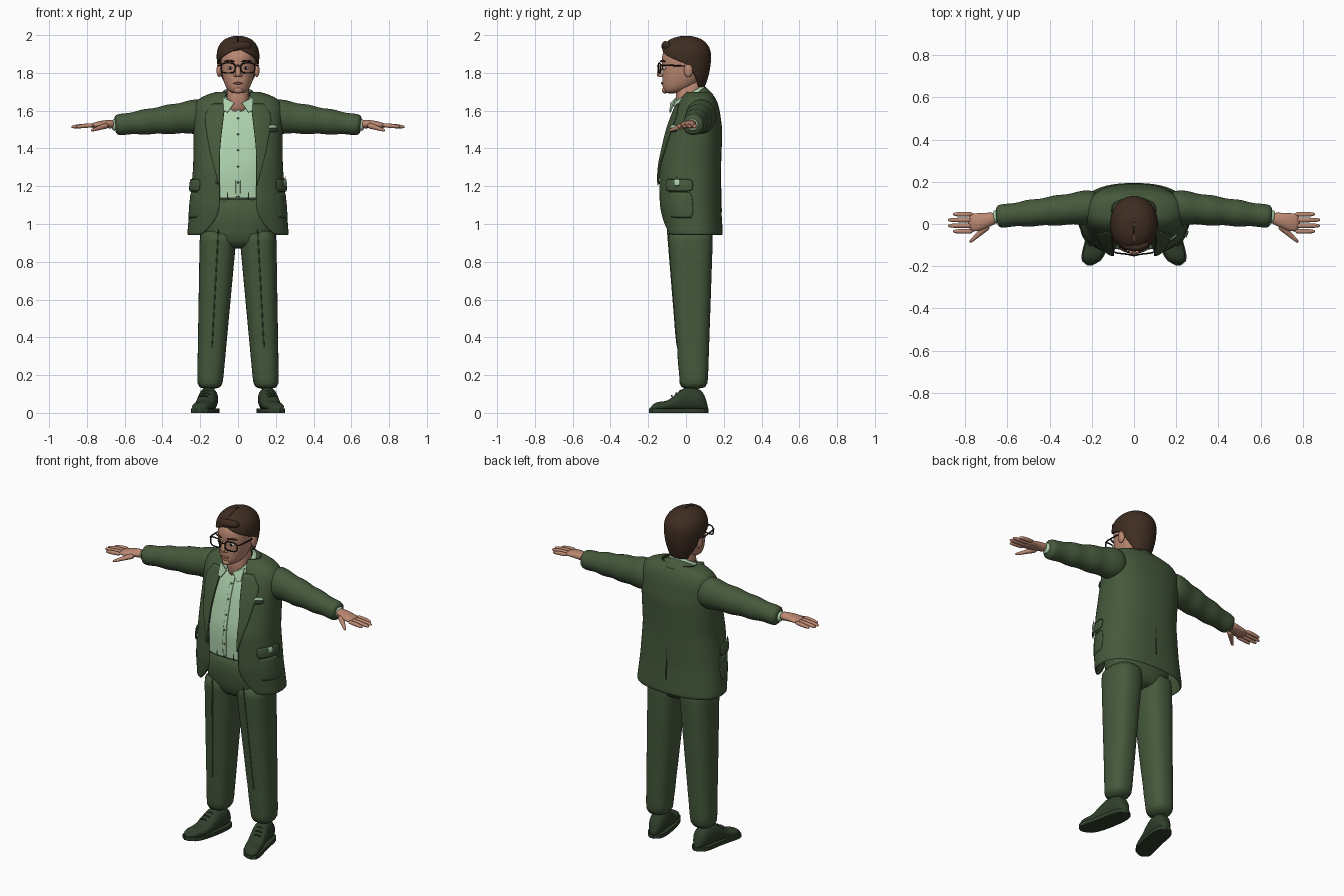
import bpy
import bmesh
from math import sin, cos, acos, radians, degrees, sqrt, pi
from mathutils import Vector

cube = bpy.data.objects.get("Cube")
if cube:
    bpy.data.objects.remove(cube)

def material(name, red, green, blue):
    mat = bpy.data.materials.new(name)
    mat.use_nodes = True
    mat.diffuse_color = (red, green, blue, 1)
    mat.node_tree.nodes["Principled BSDF"].inputs["Base Color"].default_value = mat.diffuse_color
    return mat

SUIT = material("suit green", .06, .1, .045)
DARK = material("dark green", .03, .05, .025)
SHIRT = material("pale green", .42, .64, .42)
SKIN = material("skin", .5, .25, .17)
HAIR = material("brown hair", .05, .026, .016)
FRAME = material("dark frame", .015, .01, .008)
LIP = material("lips", .36, .14, .1)
WHITE = material("eye white", .6, .55, .5)

FRONT = -pi / 2
SQUARE = .83  # superellipse power of the cloth sections

def power(value, exponent):
    return abs(value) ** exponent * (1 if value >= 0 else -1)

def clamp(value):
    return max(0, min(1, value))

def blend(start, end, t):
    return [a + (b - a) * t for a, b in zip(start, end)]

def steps(count):
    return [i / count for i in range(count + 1)]

def turn(count):
    return [2 * pi * i / count for i in range(count)]

def skin_rows(name, rows, mat, closed=False, caps=False, mirror=False, thick=0, sub=1):
    """Join equal-length point rows into a surface and add the modifiers."""
    mesh = bpy.data.meshes.new(name)
    bm = bmesh.new()
    loops = [[bm.verts.new(point) for point in row] for row in rows]
    for low, high in zip(loops, loops[1:]):
        for j in range(0 if closed else 1, len(low)):
            bm.faces.new((low[j - 1], low[j], high[j], high[j - 1]))
    if caps:
        bm.faces.new(loops[0])
        bm.faces.new(loops[-1])
    bmesh.ops.recalc_face_normals(bm, faces=bm.faces)
    bm.to_mesh(mesh)
    bm.free()
    mesh.materials.append(mat)
    obj = bpy.data.objects.new(name, mesh)
    bpy.context.collection.objects.link(obj)
    if mirror:
        obj.modifiers.new("Mirror", 'MIRROR').use_mirror_merge = False
    if thick:
        solid = obj.modifiers.new("Solidify", 'SOLIDIFY')
        solid.thickness, solid.offset = thick, 0
    if sub:
        mesh.shade_smooth()
        smooth = obj.modifiers.new("Subdivision", 'SUBSURF')
        smooth.levels = smooth.render_levels = sub
    return obj

def arc(z, width, front, back, angles, x=0, tilt=0, square=SQUARE):
    """Horizontal section through the given angles, where FRONT faces -y."""
    middle, depth = (front + back) / 2, (back - front) / 2
    return [(x + width * power(cos(a), square), middle + depth * power(sin(a), square), z + tilt * sin(a))
            for a in angles]

def behind(start, count=36):
    """Angles running round the back, from one side's start to the other's."""
    return [start + (pi - 2 * start) * t for t in steps(count)]

def stack(name, rows, mat, square=SQUARE, caps=True, **options):
    rings = [arc(*row, turn(24), square=square) for row in rows]
    return skin_rows(name, rings, mat, closed=True, caps=caps, **options)

def tube(name, points, mat, up=(0, 0, 1), sides=10, closed=False, **options):
    """Elliptical tube through points holding x, y, z, side radius, up radius."""
    rows, last = [], len(points) - 1
    centres = [Vector(point[:3]) for point in points]
    for i, point in enumerate(points):
        after = centres[(i + 1) % len(points) if closed else min(i + 1, last)]
        before = centres[i - 1 if closed else max(i - 1, 0)]
        along = (after - before).normalized()
        side = along.cross(Vector(up)).normalized()
        top = side.cross(along)
        rows.append([centres[i] + side * point[3] * cos(a) + top * point[4] * sin(a) for a in turn(sides)])
    if closed:
        rows.append(rows[0])
    return skin_rows(name, rows, mat, closed=True, caps=not closed, **options)

def wire(name, points, radius, mat, **options):
    return tube(name, [(*point, radius, radius) for point in points], mat, sides=6, **options)

def ball(name, centre, size, mat, **options):
    x, y, z = centre
    rows = [arc(z - size[2] * cos(pi * t), size[0] * sin(pi * t) + .0005, y - size[1] * sin(pi * t) - .0005,
                y + size[1] * sin(pi * t) + .0005, turn(12), x=x, square=1) for t in steps(8)]
    return skin_rows(name, rows, mat, closed=True, caps=True, **options)

# Jacket profile: height, half width, front y, back y
JACKET = [(.94, .264, -.115, .19), (1.1, .25, -.143, .18), (1.3, .232, -.147, .18), (1.5, .23, -.1, .187),
          (1.62, .235, -.05, .17), (1.67, .2, -.02, .15), (1.7, .1, 0, .12)]

def section(z):
    for low, high in zip(JACKET, JACKET[1:]):
        if z <= high[0]:
            return blend(low, high, (z - low[0]) / (high[0] - low[0]))[1:]
    return JACKET[-1][1:]

def opening(z):
    """Half width of the open front, with rounded tails and narrowing to the neck."""
    return .095 + .1 * clamp((1.1 - z) / .16) ** 2 - .035 * clamp((z - 1.4) / .3)

def angle_at(x, z):
    return -acos(min(1, x / section(z)[0]) ** (1 / SQUARE))

def on_jacket(z, angles, off):
    width, front, back = section(z)
    return arc(z, width + off, front - off, back + off, angles)

def plate(name, rows, off, mat, thick=.009, **options):
    """Cloth piece lying on the jacket; rows hold height and two end angles."""
    grid = [on_jacket(z, [a + (b - a) * t for t in steps(6)], off) for z, a, b in rows]
    return skin_rows(name, grid, mat, thick=thick, **options)

def front_plate(name, rows, off, mat, **options):
    return plate(name, [(z, angle_at(a, z), angle_at(b, z)) for z, a, b in rows], off, mat, **options)

def side_plate(name, low, high, start, end, off, mat, **options):
    return plate(name, [(z, radians(start), radians(end)) for z in (low, high)], off, mat, **options)

levels = [.94 + .76 * t for t in steps(24)]
skin_rows("jacket_body", [on_jacket(z, behind(angle_at(opening(z), z)), 0) for z in levels], SUIT, thick=.012)
lapel = [(1.2 + .38 * t, opening(1.2 + .38 * t) - .004, opening(1.2 + .38 * t) + .1 * t) for t in steps(6)]
front_plate("lapels", lapel + [(1.6, .068, .15), (1.64, .06, .13)], .011, SUIT, mirror=True)
side_plate("pocket_flaps", 1.17, 1.24, -42, 5, .014, SUIT, mirror=True)
side_plate("pocket_bags", 1.02, 1.18, -40, 4, .005, SUIT, mirror=True)
side_plate("pocket_note", 1.2, 1.24, -22, -12, .021, SHIRT)
side_plate("back_seam", 1, 1.64, 89.7, 90.3, .006, DARK, thick=.004)
front_plate("breast_pocket", [(1.485, .14, .2), (1.51, .14, .2)], .01, DARK)
front_plate("pocket_square", [(1.505, .15, .2), (1.525, .16, .19)], .012, SHIRT)
wire("pen", [(.245, -.05, 1.18), (.25, -.05, 1.26)], .005, SHIRT, up=(0, 1, 0))
ball("jacket_button", (-.11, -.143, 1.22), (.009, .006, .009), DARK)

# Slanted collars, high at the nape
def collar(name, z, width, front, back, start, spread, mat):
    rows = [arc(z - spread * t, width + spread * t, front - spread * t / 2, back + spread * t,
                behind(radians(start)), tilt=.045) for t in steps(3)]
    return skin_rows(name, rows, mat, thick=.009)

collar("jacket_collar", 1.68, .086, -.045, .1, -52, .045, SUIT)
collar("shirt_collar", 1.69, .066, -.058, .085, -66, .03, SHIRT)
skin_rows("collar_points", [[(.02, -.08, 1.64), (.08, -.05, 1.67)], [(.055, -.085, 1.59), (.075, -.08, 1.6)]],
          SHIRT, mirror=True, thick=.007, sub=0)

# Shirt with placket and buttons
shirt_levels = [1.14 + .5 * t for t in steps(8)]
skin_rows("shirt", [on_jacket(z, turn(36), -.02) for z in shirt_levels], SHIRT, closed=True)
plate("shirt_placket", [(z, FRONT - .03, FRONT + .03) for z in shirt_levels], -.017, SHIRT, thick=.006)
for i in range(5):
    z = 1.22 + i * .085
    ball("shirt_button_%d" % (i + 1), on_jacket(z, [FRONT], -.013)[0], (.005, .003, .005), SUIT)

# Sleeves with soft folds, cuffs and hands
sleeve = [(.17, .075, 1.575, .075, .085)]
for t in steps(16):
    fold = .003 * sin(22 * t)
    x, y, z, radius = blend((.21, .08, 1.57, .082), (.655, .035, 1.523, .052), t)
    sleeve.append((x, y, z, radius + fold, radius + fold + .01 * (1 - t)))
tube("sleeves", sleeve, SUIT, sides=18, mirror=True)
wire("shirt_cuffs", [(.64, .035, 1.525), (.672, .032, 1.524)], .042, SHIRT, mirror=True)
tube("palms", [(.65, .03, 1.528, .03, .026), (.69, .022, 1.53, .034, .024), (.74, .006, 1.526, .048, .019),
               (.79, .008, 1.518, .046, .011)], SKIN, mirror=True)
for i in range(4):
    y, tip = .046 - .027 * i, .887 - .012 * (i - 1.5) ** 2
    finger = [(x, y, z, radius, radius) for x, z, radius in
              ((.76, 1.523, .012), (.81, 1.52, .012), (tip - .02, 1.516, .011), (tip, 1.513, .006))]
    tube("fingers_%d" % (i + 1), finger, SKIN, mirror=True)
thumb = [blend((.69, -.005, 1.523, .02, .018), (.78, -.088, 1.494, .007, .007), t) for t in steps(4)]
tube("thumbs", thumb, SKIN, mirror=True)

# Trousers and belt
stack("trouser_hips", [(.87, .1, -.05, .1), (.9, .185, -.09, .135), (1, .205, -.1, .147), (1.16, .19, -.112, .13)], SUIT)
leg, crease = [], []
for t in steps(12):
    z, x, width, front, back = blend((.12, .15, .067, -.03, .115), (.98, .103, .1, -.1, .145), t)
    front += .008 * sin(30 * t) * (1 - t) ** 4 - .01 * (t == 0)
    leg.append(arc(z, width, front, back, turn(24), x=x))
    crease.append((x, front + .001, z))
skin_rows("trouser_legs", leg, SUIT, closed=True, caps=True, mirror=True)
wire("trouser_creases", crease[3:], .004, SUIT, up=(0, 1, 0), mirror=True)
stack("belt", [(z, .198, -.121, .135) for z in (1.13, 1.14, 1.16, 1.17)], DARK, caps=False)
wire("belt_loops", [(.055, -.119, 1.12), (.055, -.119, 1.18)], .005, SUIT, up=(0, 1, 0), mirror=True)

# Shoes, lofted from heel to turned-out toe
upper, sole = [], []
for t in steps(16):
    x, y, width = blend((.146, .118, .048), (.21, -.196, .054), t)
    x -= .012 * sin(pi * t)
    bulge = sqrt(1.02 - abs(2 * t - 1) ** 5)
    height = bulge * (.052 + .037 * (1 + cos(pi * clamp((t - .35) / .4))))
    width *= bulge
    upper.append([(x + width * power(cos(a), .8), y, .01 + height * max(0, .5 + .5 * sin(a))) for a in turn(16)])
    sole.append([(x + side * (width + .005), y, z) for side, z in ((-1, 0), (1, 0), (1, .022), (-1, .022))])
skin_rows("shoes", upper, DARK, closed=True, caps=True, mirror=True)
skin_rows("soles", sole, DARK, closed=True, caps=True, mirror=True, sub=0)
for t in steps(2):
    x, y, z = blend((.166, -.03, .122), (.182, -.075, .095), t)
    wire("laces_%d" % (2 * t), [(x - .025, y, z - .01), (x, y, z), (x + .025, y, z - .01)], .005, DARK, mirror=True)

# Neck, head and face
stack("neck", [(1.57, .065, -.05, .085), (1.66, .058, -.056, .08), (1.78, .062, -.05, .09)], SKIN)
stack("head", [(1.69, .03, -.11, -.05), (1.71, .058, -.122, .02), (1.75, .077, -.128, .075), (1.8, .088, -.124, .09),
               (1.86, .093, -.132, .105), (1.91, .093, -.127, .108), (1.96, .07, -.09, .08)], SKIN, square=.92)
tube("nose", [(0, -.125, 1.85, .009, .009), (0, -.147, 1.795, .017, .014), (0, -.14, 1.78, .013, .012)],
     SKIN, up=(0, 1, 0))
ball("nostrils", (.014, -.133, 1.787), (.01, .013, .009), SKIN, mirror=True)
ball("lips", (0, -.126, 1.745), (.027, .007, .006), LIP)
ball("chin", (0, -.112, 1.708), (.026, .016, .017), SKIN)
ball("ears", (.1, .012, 1.815), (.014, .025, .038), SKIN, mirror=True)
ball("eyes", (.04, -.113, 1.826), (.016, .012, .009), WHITE, mirror=True)
ball("pupils", (.04, -.123, 1.826), (.007, .004, .007), FRAME, mirror=True)
wire("brows", [(.016, -.134, 1.858), (.045, -.131, 1.868), (.075, -.108, 1.858)], .006, HAIR, mirror=True)

# Hair: a dome that opens around the ears and face, with a swept fringe
hair = []
for t in steps(20):
    z = 1.725 + .27 * t
    rise, drop = clamp((z - 1.89) / .105), clamp((1.89 - z) / .165)
    dome = sqrt(max(.0001, 1 - rise ** 2.2))
    start = 35 - 33 * clamp(t / .45) - 91 * clamp((t - .45) / .3)
    hair.append(arc(z, .108 * dome * (1 - .4 * drop ** 2), -.13 * dome * (1 - .7 * drop ** 2),
                    .127 * dome * (1 - .27 * drop ** 2), behind(radians(start)), square=.95))
skin_rows("hair", hair, HAIR, thick=.012)
tube("fringe", [(.075, -.085, 1.94, .016, .02), (.03, -.117, 1.95, .02, .025), (-.04, -.112, 1.935, .02, .025),
                (-.088, -.06, 1.915, .012, .018)], HAIR)

# Glasses
rim = [(.052 + .037 * power(cos(a), .6), -.141 + .006 * cos(a), 1.826 + .027 * power(sin(a), .6)) for a in turn(20)]
wire("glasses_rims", rim, .0045, FRAME, up=(0, 1, 0), closed=True, mirror=True)
wire("glasses_bridge", [(-.017, -.147, 1.835), (0, -.152, 1.838), (.017, -.147, 1.835)], .004, FRAME)
wire("glasses_temples", [(.09, -.137, 1.84), (.104, -.12, 1.842), (.103, .02, 1.835)], .005, FRAME, mirror=True)
